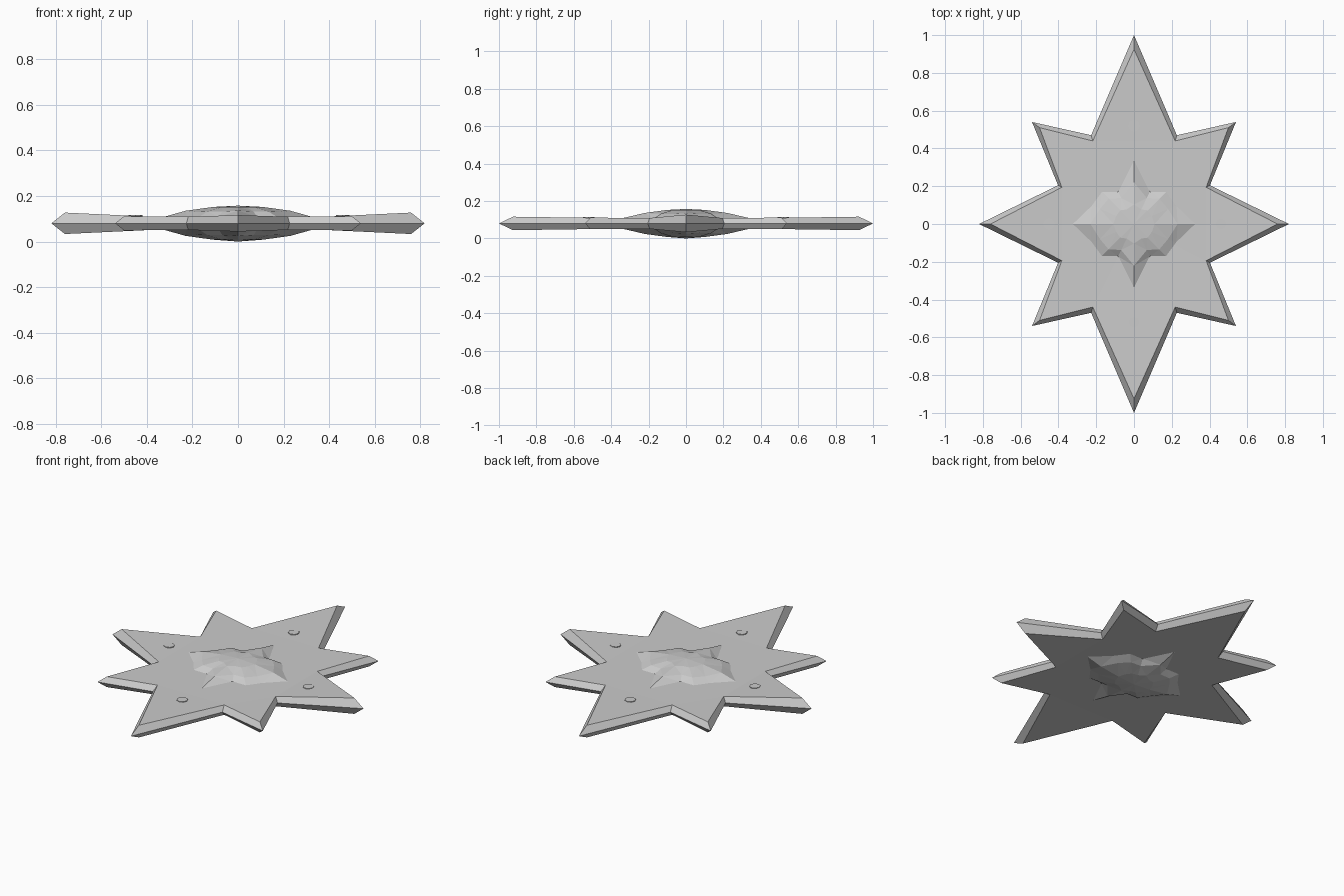
import bpy, bmesh, math

if "Cube" in bpy.data.objects:
    bpy.data.objects.remove(bpy.data.objects["Cube"])

MID = 0.08  # height of the symmetry plane


def star(quarter):
    """Mirror a first-quadrant run (x tip, notch, diagonal, notch, y tip) into 16 points."""
    a = quarter
    b = [(-x, y, h) for x, y, h in reversed(a)]
    c = [(-x, -y, h) for x, y, h in a]
    d = [(x, -y, h) for x, y, h in reversed(a)]
    return a + b[1:] + c[1:] + d[1:-1]


def make_object(name, bm):
    bmesh.ops.recalc_face_normals(bm, faces=bm.faces)
    me = bpy.data.meshes.new(name)
    bm.to_mesh(me)
    bm.free()
    ob = bpy.data.objects.new(name, me)
    bpy.context.collection.objects.link(ob)
    return ob


def bridge(bm, r0, r1):
    n = len(r0)
    for i in range(n):
        j = (i + 1) % n
        bm.faces.new((r0[i], r0[j], r1[j], r1[i]))


def ring(bm, pts, sign):
    return [bm.verts.new((x, y, MID + sign * h)) for x, y, h in pts]


# Eight-pointed plate with a sharp bevelled rim
rim = star([(0.82, 0, 0), (0.402, 0.205, 0), (0.54, 0.54, 0), (0.227, 0.47, 0), (0, 1, 0)])
face = star([(0.76, 0, 0.047), (0.382, 0.194, 0.029), (0.50, 0.51, 0.031),
             (0.218, 0.44, 0.029), (0, 0.925, 0.036)])
bm = bmesh.new()
edge = ring(bm, rim, 1)
for s in (1, -1):
    cap = ring(bm, face, s)
    bridge(bm, edge, cap)
    hub = bm.verts.new((0, 0, MID + s * 0.028))
    for i in range(0, 16, 2):
        bm.faces.new((cap[i - 1], cap[i], cap[i + 1]))
        bm.faces.new((cap[i - 1], cap[i + 1], hub))
make_object("star_plate", bm)

# Faceted domed star in the centre, on both sides
outline = [(0.33, 0), (0.225, 0.10), (0.172, 0.172), (0.085, 0.172), (0, 0.345)]
levels = [
    [(1, 0.027)] * 5,
    [(0.70, 0.055), (0.80, 0.050), (0.78, 0.052), (0.80, 0.052), (0.64, 0.056)],
    [(0.33, 0.072), (0.42, 0.071), (0.42, 0.071), (0.45, 0.071), (0.30, 0.072)],
]
bm = bmesh.new()
for s in (1, -1):
    prev = None
    for lv in levels:
        cur = ring(bm, star([(x * k, y * k, h) for (x, y), (k, h) in zip(outline, lv)]), s)
        if prev:
            bridge(bm, prev, cur)
        prev = cur
    top = bm.verts.new((0, 0, MID + s * 0.08 * (0.97 if s > 0 else 1)))
    for i in range(16):
        bm.faces.new((prev[i - 1], prev[i], top))
bmesh.ops.triangulate(bm, faces=bm.faces[:])
# close the two shells along their shared outline
low = sorted([v for v in bm.verts if abs(v.co.z - MID) < 0.0275],
             key=lambda v: math.atan2(v.co.y, v.co.x))
upper = [v for v in low if v.co.z > MID]
lower = [v for v in low if v.co.z < MID]
key = lambda v: (round(v.co.x, 4), round(v.co.y, 4))
match = {key(v): v for v in lower}
bridge(bm, upper, [match[key(v)] for v in upper])
make_object("centre_dome", bm)

# Small eight-sided studs on the four main arms
for name, x, y, h in (("stud_right", 0.46, 0, 0.036), ("stud_left", -0.45, 0, 0.036),
                      ("stud_back", 0, 0.52, 0.034), ("stud_front", 0, -0.52, 0.034)):
    bpy.ops.mesh.primitive_cylinder_add(vertices=8, radius=0.03, depth=0.012,
                                        location=(x, y, MID + h - 0.006))
    bpy.context.object.name = name
